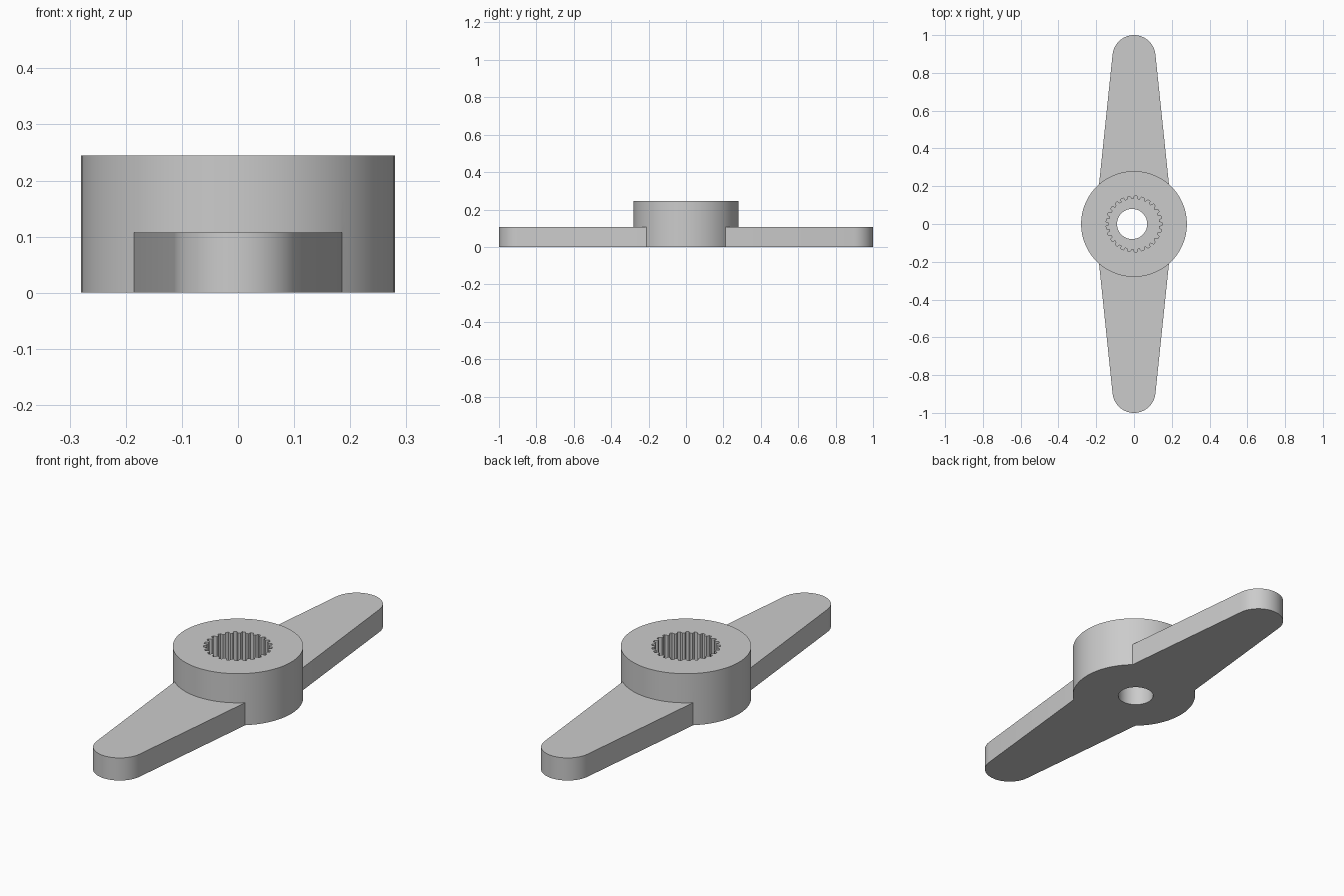
import bpy
import bmesh
from math import sin, cos, tau, pi, radians, atan2, hypot

cube = bpy.data.objects.get("Cube")
if cube:
    bpy.data.objects.remove(cube, do_unlink=True)

HUB_R, HUB_H = 0.28, 0.245
ARM_H, ARM_ROOT, TIP_R = 0.107, 0.185, 0.114
SOCKET_FLOOR = 0.1
TEETH = 25

grey = bpy.data.materials.new("plain grey")
grey.use_nodes = True
colour = (0.6, 0.6, 0.6, 1)
grey.diffuse_color = colour
grey.node_tree.nodes["Principled BSDF"].inputs["Base Color"].default_value = colour


def arc(radius, start, end, steps, cx=0, cy=0):
    """Points along an arc; the end point is left out."""
    angles = [start + (end - start) * i / steps for i in range(steps)]
    return [(cx + radius * cos(a), cy + radius * sin(a)) for a in angles]


def prism(name, outline, z0, z1):
    """Extrude a closed flat outline from z0 to z1."""
    bm = bmesh.new()
    face = bm.faces.new([bm.verts.new((x, y, z0)) for x, y in outline])
    top = bmesh.ops.extrude_face_region(bm, geom=[face])["geom"]
    moved = [v for v in top if isinstance(v, bmesh.types.BMVert)]
    bmesh.ops.translate(bm, verts=moved, vec=(0, 0, z1 - z0))
    bmesh.ops.recalc_face_normals(bm, faces=bm.faces)
    mesh = bpy.data.meshes.new(name)
    bm.to_mesh(mesh)
    bm.free()
    mesh.materials.append(grey)
    obj = bpy.data.objects.new(name, mesh)
    bpy.context.collection.objects.link(obj)
    return obj


def combine(target, tool, operation):
    """Apply a boolean and throw the tool away."""
    bpy.context.view_layer.objects.active = target
    mod = target.modifiers.new(operation, "BOOLEAN")
    mod.operation, mod.solver, mod.object = operation, "EXACT", tool
    bpy.ops.object.modifier_apply(modifier=mod.name)
    bpy.data.objects.remove(tool, do_unlink=True)


# Hub
horn = prism("two_arm_horn", arc(HUB_R, 0, tau, 96), 0, HUB_H)

# Tapered arms with round tips, as one bar through the hub
root_y = (HUB_R ** 2 - ARM_ROOT ** 2) ** 0.5
tip_y = 1 - TIP_R
lean = atan2(ARM_ROOT - TIP_R, tip_y - root_y)
half = [(ARM_ROOT, root_y)]
half += arc(TIP_R, lean, pi - lean, 24, cy=tip_y)
half += [(-TIP_R * cos(lean), tip_y + TIP_R * sin(lean)), (-ARM_ROOT, root_y)]
bar = prism("arms", half + [(-x, -y) for x, y in half], 0, ARM_H)
combine(horn, bar, "UNION")

# Toothed socket, open at the top
gear = []
for i in range(TEETH):
    for step, radius in ((-0.34, 0.133), (-0.18, 0.148), (0.18, 0.148), (0.34, 0.133)):
        a = tau * (i + step) / TEETH
        gear.append((radius * cos(a), radius * sin(a)))
combine(horn, prism("socket_cutter", gear, SOCKET_FLOOR, HUB_H + 0.1), "DIFFERENCE")

# Screw hole through the floor, slightly off centre
hole = arc(0.08, 0, tau, 48, cx=-0.01)
combine(horn, prism("hole_cutter", hole, -0.1, HUB_H), "DIFFERENCE")

horn.select_set(True)
bpy.context.view_layer.objects.active = horn
bpy.ops.object.shade_smooth_by_angle(angle=radians(25))
